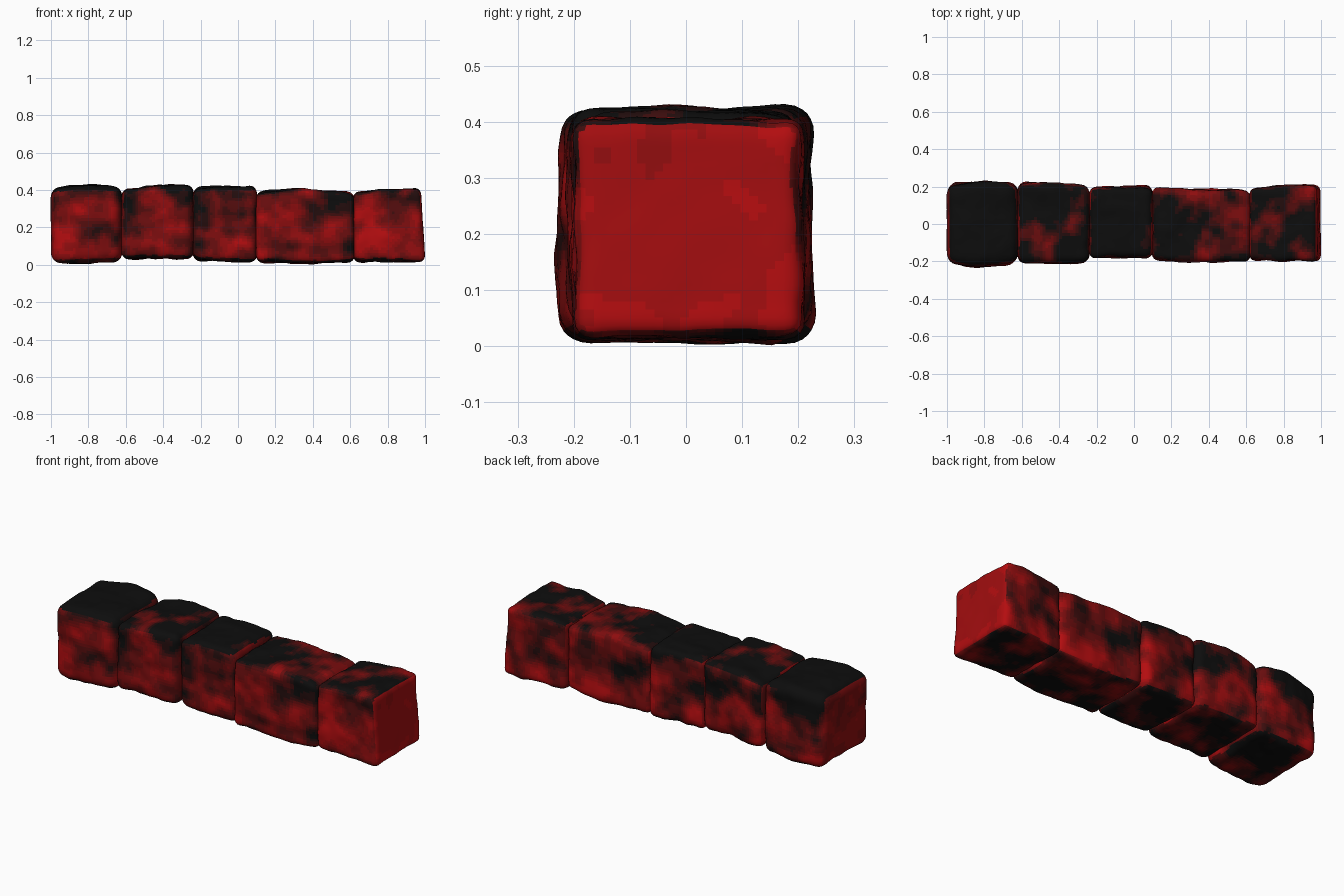
import bpy, bmesh
from mathutils import Vector, noise

if "Cube" in bpy.data.objects:
    bpy.data.objects.remove(bpy.data.objects["Cube"])

# Charred-to-red colour ramp
LEVELS = 9
ramp = []
for i in range(LEVELS):
    k = (i / (LEVELS - 1)) ** 1.7
    m = bpy.data.materials.new("char_%d" % i)
    m.diffuse_color = (0.004 + 0.45 * k, 0.004, 0.004 + 0.001 * k, 1)
    m.use_nodes = True
    m.node_tree.nodes["Principled BSDF"].inputs["Base Color"].default_value = m.diffuse_color
    ramp.append(m)


def curve3(v, u):
    """Quadratic through three values at u = -1, 0, 1."""
    a, b, c = v
    return b + (c - a) / 2 * u + ((a + c) / 2 - b) * u * u


def block(name, x0, x1, bot, top, front, back, r, base, topdark, red_end, seed):
    bm = bmesh.new()
    bmesh.ops.create_cube(bm, size=2)
    bmesh.ops.subdivide_edges(bm, edges=bm.edges[:], cuts=25, use_grid_fill=True)
    h = Vector(((x1 - x0) / 2, 0.2, 0.2))
    off = Vector((seed * 3.7, seed * 1.9, seed * 5.3))
    for v in bm.verts:
        # rounded box
        p = Vector([v.co[i] * h[i] for i in range(3)])
        inner = Vector([max(-(h[i] - r), min(h[i] - r, p[i])) for i in range(3)])
        d = (p - inner).normalized()
        p = inner + d * r
        u, w, t = p.x / h.x, p.y / h.y, p.z / h.z
        # bend sides to the measured outlines
        x = (x0 + x1) / 2 + p.x
        y0, y1 = curve3(front, u), curve3(back, u)
        z0, z1 = curve3(bot, u), curve3(top, u)
        y = (y0 + y1) / 2 + w * (y1 - y0) / 2
        z = (z0 + z1) / 2 + t * (z1 - z0) / 2
        if red_end:
            x -= 0.012 * max(0, u) * (t + 1)
        # worn lumps
        q = Vector((x, y, z))
        n = 0.013 * noise.noise(q * 7 + off) + 0.005 * noise.noise(q * 18 + off)
        q += Vector((d.x * 0.3, d.y, d.z)) * n
        v.co = q
    bm.normal_update()
    for f in bm.faces:
        c, n = f.calc_center_median(), f.normal
        t = (c.z - 0.21) / 0.2
        mott = 0.75 * noise.noise(c * 6 + off) + 0.4 * noise.noise(c * 15 + off)
        s = base + mott - 0.25 * t
        if n.z > 0.6:
            s = base + mott - topdark
        elif n.z < -0.6:
            s = base - 0.3 + mott
        elif n.x > 0.8 and red_end:
            s = 0.93 + 0.25 * mott
        elif n.x < -0.8:
            s = base + 0.1 + 0.5 * mott
        f.material_index = round(max(0, min(1, s)) * (LEVELS - 1))
        f.smooth = True
    me = bpy.data.meshes.new(name)
    bm.to_mesh(me)
    bm.free()
    for m in ramp:
        me.materials.append(m)
    bpy.context.collection.objects.link(bpy.data.objects.new(name, me))


# Five blocks in a row, left to right
block("left_block", -1.0, -0.62, (.012, .01, .02), (.405, .425, .41),
      (-.207, -.225, -.203), (.207, .228, .215), .05, .48, 1.1, False, 1)
block("second_block", -0.622, -0.238, (.03, .035, .035), (.40, .422, .425),
      (-.20, -.21, -.20), (.215, .215, .20), .04, .5, .5, False, 2)
block("middle_block", -0.24, 0.10, (.03, .02, .015), (.405, .42, .41),
      (-.185, -.178, -.178), (.19, .20, .195), .04, .38, .8, False, 3)
block("long_block", 0.098, 0.622, (.02, .012, .02), (.39, .40, .38),
      (-.19, -.20, -.20), (.188, .182, .178), .035, .48, .3, False, 4)
block("right_block", 0.618, 1.0, (.02, .02, .022), (.385, .402, .398),
      (-.187, -.197, -.195), (.187, .205, .205), .03, .55, .35, True, 5)
